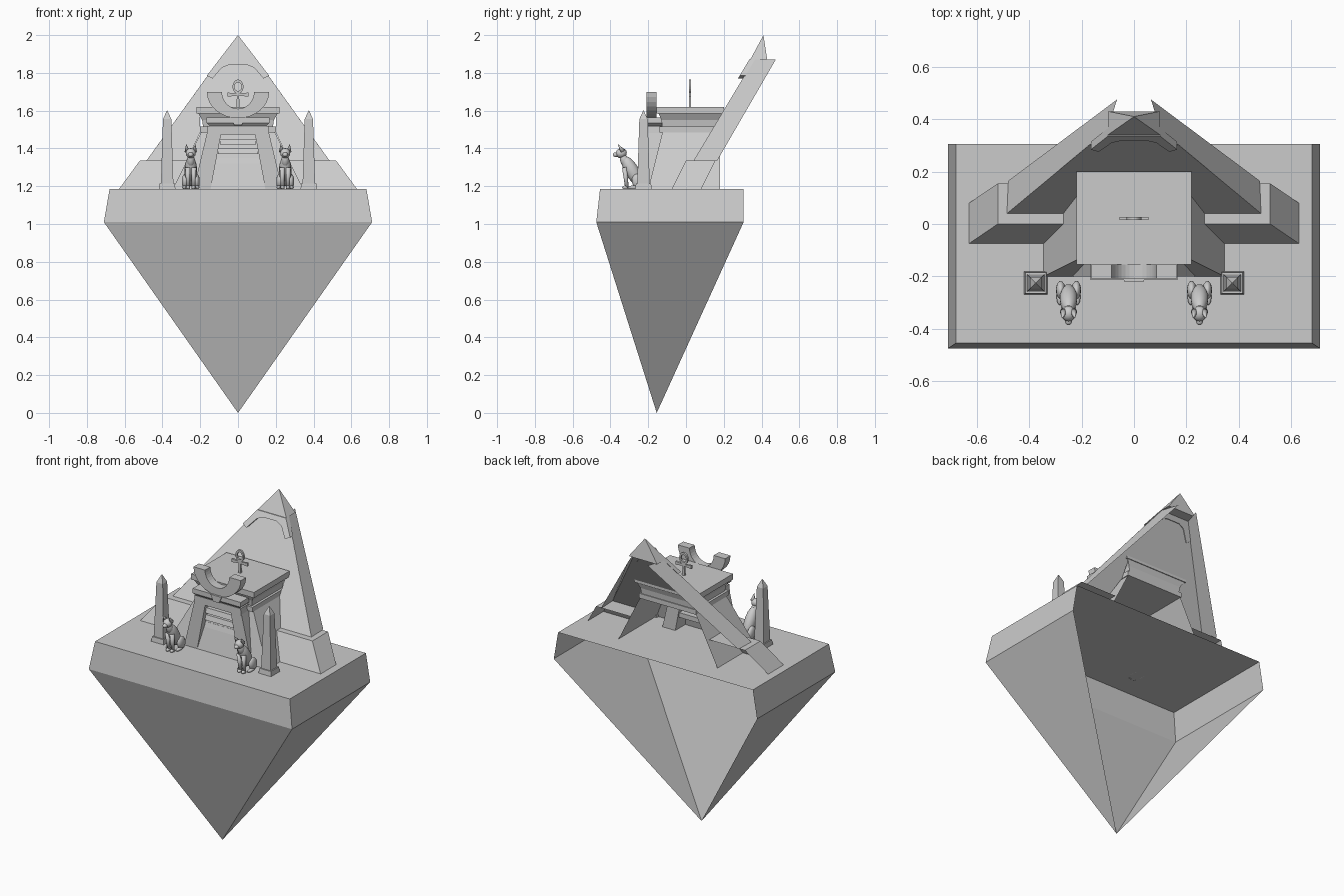
import bpy, bmesh, math
from mathutils import Matrix, Vector

if "Cube" in bpy.data.objects:
    bpy.data.objects.remove(bpy.data.objects["Cube"])

stone = bpy.data.materials.new("grey stone")
stone.use_nodes = True
GREY = (0.6, 0.6, 0.6, 1)
stone.diffuse_color = GREY
stone.node_tree.nodes["Principled BSDF"].inputs["Base Color"].default_value = GREY


def add(name, bm, smooth=False):
    mesh = bpy.data.meshes.new(name)
    bm.to_mesh(mesh)
    bm.free()
    mesh.materials.append(stone)
    for p in mesh.polygons:
        p.use_smooth = smooth
    ob = bpy.data.objects.new(name, mesh)
    bpy.context.collection.objects.link(ob)
    return ob


def mesh_part(name, verts, faces):
    bm = bmesh.new()
    vs = [bm.verts.new(v) for v in verts]
    for f in faces:
        bm.faces.new([vs[i] for i in f])
    return add(name, bm)


def mirrored(ob):
    ob.modifiers.new("mirror", "MIRROR")
    return ob


SIDES = ("front", "right", "back", "left")


def stack(name, levels, skip=()):
    """Loft rectangles (z, x0, x1, y0, y1); skip names faces left open."""
    verts, faces = [], []
    for z, x0, x1, y0, y1 in levels:
        verts += [(x0, y0, z), (x1, y0, z), (x1, y1, z), (x0, y1, z)]
    for k in range(len(levels) - 1):
        for i, side in enumerate(SIDES):
            if side not in skip:
                a, b, j = 4 * k, 4 * k + 4, (i + 1) % 4
                faces.append((a + i, a + j, b + j, b + i))
    n = len(verts) - 4
    if "bottom" not in skip:
        faces.append((3, 2, 1, 0))
    if "top" not in skip:
        faces.append((n, n + 1, n + 2, n + 3))
    return mesh_part(name, verts, faces)


def prism(name, outline, y0, y1, lean=0.0, z_ref=0.0):
    """Extrude an x-z outline along y, optionally leaning backwards."""
    n = len(outline)
    verts = [(x, y + lean * (z - z_ref), z) for y in (y0, y1) for x, z in outline]
    faces = [tuple(range(n)), tuple(range(2 * n - 1, n - 1, -1))]
    faces += [(i, i + n, (i + 1) % n + n, (i + 1) % n) for i in range(n)]
    ob = mesh_part(name, verts, faces)
    bm = bmesh.new()
    bm.from_mesh(ob.data)
    bmesh.ops.recalc_face_normals(bm, faces=bm.faces)
    bm.to_mesh(ob.data)
    bm.free()
    return ob


GROUND, STEP, CAP = 1.185, 1.335, 1.87

# Floating base: rim and inverted pyramid, open at the back
stack("base_rim", [(1.01, -.71, .71, -.475, .305), (GROUND, -.68, .68, -.455, .305)],
      skip=("bottom", "back"))
mesh_part("inverted_pyramid",
          [(-.71, -.475, 1.01), (.71, -.475, 1.01), (.71, .305, 1.01),
           (-.71, .305, 1.01), (0, -.155, 0)],
          [(0, 4, 1), (1, 4, 2), (3, 4, 0)])

# Leaning wall with an opening for the temple
LEAN = 0.6
half = [(.2, 1.6), (.2, 1.485), (.27, STEP), (.485, STEP), (.1, CAP)]
outline = half + [(-x, z) for x, z in reversed(half)]
mesh_part("leaning_wall", [(x, .04 + LEAN * (z - STEP), z) for x, z in outline],
          [tuple(reversed(range(len(outline))))])
mirrored(mesh_part("wall_flange",
                   [(.485, .04, STEP), (.48, .165, STEP), (.065, .475, CAP), (.1, .36, CAP)],
                   [(0, 1, 2, 3)]))
mirrored(stack("wall_plinth",
               [(GROUND, .345, .63, -.075, .08), (STEP, .27, .52, 0, .155)],
               skip=("bottom", "back", "left")))

# Capstone and the arched trim below it
mesh_part("capstone",
          [(-.1, .34, CAP), (.1, .34, CAP), (.1, .43, CAP), (-.1, .43, CAP), (0, .41, 2)],
          [(0, 1, 4), (1, 2, 4), (2, 3, 4), (3, 0, 4), (3, 2, 1, 0)])
trim = [(.1, CAP), (.165, 1.785), (.135, 1.77), (.085, 1.828), (.045, 1.843)]
prism("cap_trim", trim + [(-x, z) for x, z in reversed(trim)], .335, .365, LEAN, CAP)

# Temple body, neck band, cove and roof
stack("temple_body", [(GROUND, -.345, .345, -.2, .18), (1.485, -.195, .195, -.125, .18)],
      skip=("bottom", "back", "top"))
stack("temple_band", [(1.485, -.2, .2, -.14, .185), (1.515, -.2, .2, -.14, .185)])
stack("temple_roof", [(1.515, -.185, .185, -.125, .18), (1.55, -.19, .19, -.13, .183),
                      (1.585, -.21, .21, -.145, .195), (1.585, -.22, .22, -.155, .2),
                      (1.62, -.22, .22, -.155, .2)])

# Doorway: jambs, lintel, slatted door, cornice and keystone
mirrored(prism("door_jamb", [(.145, GROUND), (.235, GROUND), (.16, 1.5), (.085, 1.5)],
               -.2, -.1))
stack("door_lintel", [(1.475, -.165, .165, -.203, -.12), (1.52, -.16, .16, -.203, -.12)])
stack("door_cornice", [(1.52, -.15, .15, -.2, -.12), (1.535, -.167, .167, -.213, -.12),
                       (1.565, -.167, .167, -.213, -.12)])
for i in range(4):
    z = 1.45 - .05 * i
    w = .09 + .2 * (1.475 - z)
    stack("door_slat", [(z - .03, -w, w, -.19 + .01 * i, -.11),
                        (z, -w, w, -.18 + .01 * i, -.11)])
prism("keystone", [(-.02, 1.525), (.02, 1.525), (.038, 1.565), (-.038, 1.565)], -.22, -.16)

# Crescent above the doorway
arc = [math.pi * (1 + i / 16) for i in range(17)]
prism("crescent",
      [(.165 * math.cos(a), 1.7 + .14 * math.sin(a)) for a in arc]
      + [(.085 * math.cos(a), 1.7 + .09 * math.sin(a)) for a in reversed(arc)],
      -.208, -.155)

# Looped cross on the roof
prism("cross_stem", [(-.009, 1.62), (.009, 1.62), (.005, 1.69), (-.005, 1.69)], .015, .027)
mirrored(prism("cross_arm", [(0, 1.68), (.055, 1.674), (.055, 1.696), (0, 1.69)], .015, .027))
loop = [math.tau * i / 20 for i in range(21)]
for k in range(20):
    prism("cross_loop", [(r * math.sin(a), 1.727 + 1.3 * r * math.cos(a))
                         for r, a in ((.029, loop[k]), (.029, loop[k + 1]),
                                      (.018, loop[k + 1]), (.018, loop[k]))], .015, .027)


# Obelisks
def square(z, r):
    return (z, .375 - r, .375 + r, -.225 - r, -.225 + r)


mirrored(stack("obelisk", [square(GROUND, .044), square(1.215, .04), square(1.215, .033),
                           square(1.555, .022), square(1.6, .002)]))


# Seated cats
def blob(bm, loc, size, tilt=0):
    m = (Matrix.Translation(loc) @ Matrix.Rotation(math.radians(tilt), 4, "X")
         @ Matrix.Diagonal((*size, 1)))
    bmesh.ops.create_uvsphere(bm, u_segments=14, v_segments=9, radius=1, matrix=m)


def limb(bm, a, b, r0, r1):
    a, b = Vector(a), Vector(b)
    d = b - a
    m = Matrix.Translation((a + b) / 2) @ d.to_track_quat("Z", "Y").to_matrix().to_4x4()
    bmesh.ops.create_cone(bm, cap_ends=True, segments=10, radius1=r0, radius2=r1,
                          depth=d.length, matrix=m)


bm = bmesh.new()
X = .25
blob(bm, (X, -.343, 1.375), (.027, .03, .026), 15)
blob(bm, (X, -.37, 1.367), (.014, .017, .013))
blob(bm, (X, -.325, 1.335), (.021, .023, .04), 20)
blob(bm, (X, -.285, 1.28), (.034, .037, .09), 30)
for s in (-1, 1):
    limb(bm, (X + s * .019, -.335, 1.385), (X + s * .024, -.36, 1.422), .014, .001)
    blob(bm, (X + s * .03, -.252, 1.225), (.018, .034, .042), 20)
    blob(bm, (X + s * .034, -.275, 1.194), (.012, .035, .01))
    limb(bm, (X + s * .016, -.325, 1.3), (X + s * .014, -.312, GROUND), .014, .009)
    blob(bm, (X + s * .014, -.32, 1.194), (.011, .018, .01))
mirrored(add("seated_cat", bm, smooth=True))
